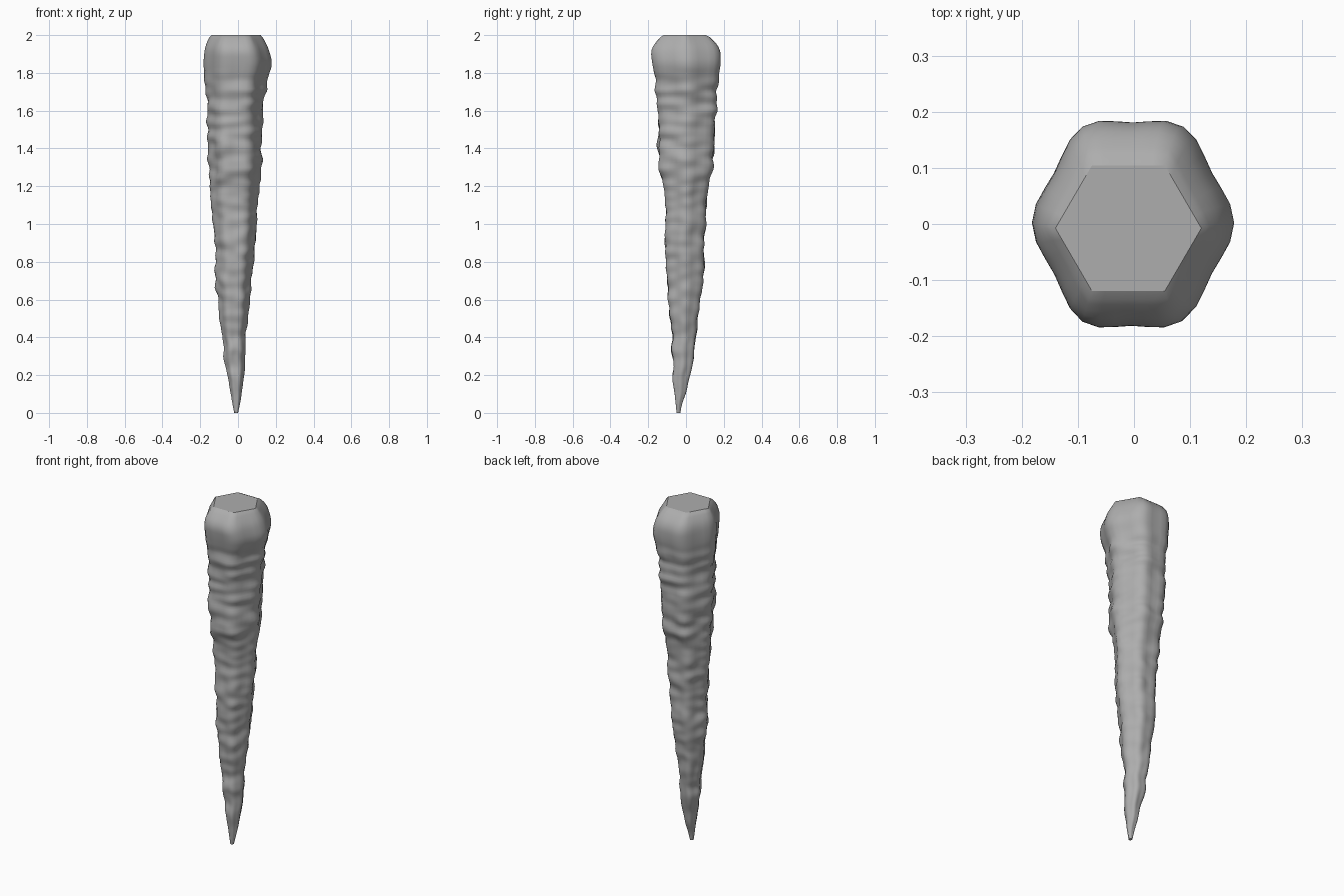
import bpy, bmesh, math
from mathutils import noise, Vector

if "Cube" in bpy.data.objects:
    bpy.data.objects.remove(bpy.data.objects["Cube"])

# Silhouette profiles: (z, low, high) read across x and across y
PX = [(0, -.02, 0), (.05, -.03, .012), (.2, -.055, .033), (.28, -.078, .038), (.35, -.075, .045),
      (.4, -.083, .035), (.5, -.1, .055), (.6, -.105, .063), (.7, -.125, .072), (.8, -.117, .083),
      (1, -.13, .1), (1.15, -.15, .11), (1.3, -.153, .123), (1.5, -.163, .13), (1.65, -.165, .135),
      (1.75, -.176, .152), (1.85, -.183, .183), (1.92, -.178, .165), (1.98, -.16, .138), (2, -.14, .12)]
PY = [(0, -.05, -.03), (.05, -.055, -.022), (.1, -.06, 0), (.2, -.075, .02), (.25, -.062, .035),
      (.35, -.08, .045), (.4, -.067, .055), (.5, -.085, .06), (.65, -.097, .088), (.8, -.105, .097),
      (.9, -.113, .095), (1, -.106, .103), (1.2, -.112, .112), (1.27, -.14, .138), (1.4, -.145, .145),
      (1.6, -.15, .16), (1.7, -.158, .166), (1.77, -.163, .172), (1.85, -.18, .185), (1.92, -.188, .184),
      (1.98, -.155, .15), (2, -.125, .11)]
SIDES, RINGS = 36, 150


def sample(profile, z):
    for (z0, a0, b0), (z1, a1, b1) in zip(profile, profile[1:]):
        if z <= z1:
            t = (z - z0) / (z1 - z0)
            return a0 + (a1 - a0) * t, b0 + (b1 - b0) * t
    return profile[-1][1:]


def soft_sample(profile, z):
    # Average neighbouring heights so the outline has no hard creases
    d = min(.025, z, 2 - z)
    s = [sample(profile, z + k * d) for k in (-1, -.5, 0, .5, 1)]
    return sum(p[0] for p in s) / 5, sum(p[1] for p in s) / 5


def section(a, z):
    # Unit section: rounded hexagon with corners on x, crisper at the cap
    m = (a % (math.pi / 3)) - math.pi / 6
    hexagon = math.cos(math.pi / 6) / math.cos(m)
    soft = .94 + .06 * math.cos(6 * a) * .8
    w = max(0, (z - 1.93) / .07)
    r = soft * (1 - w) + hexagon * w
    top = .892 * (1 - w) + .866 * w
    return r * math.cos(a) / (.988 * (1 - w) + w), r * math.sin(a) / max(top, .91)


def ring_point(a, z):
    x0, x1 = soft_sample(PX, z)
    y0, y1 = soft_sample(PY, z)
    u, v = section(a, z)
    # Horizontal ripples, fading out at the smooth cap and the tip
    fade = min(1, z / .3) * max(0, min(1, (1.82 - z) / .12))
    n = noise.noise(Vector((u * 1.2, v * 1.2, z * 19)))
    k = 1 + .1 * n * fade
    cx, cy = (x0 + x1) / 2, (y0 + y1) / 2
    return cx + (x1 - x0) / 2 * u * k, cy + (y1 - y0) / 2 * v * k, z


# Tapering rippled spike, lofted from tip to flat cap
bm = bmesh.new()
levels = [1.95 * i / RINGS for i in range(RINGS + 1)] + [1.965, 1.98, 1.99, 2.0]
rings = [[bm.verts.new(ring_point(2 * math.pi * i / SIDES, z)) for i in range(SIDES)] for z in levels]
for lo, hi in zip(rings, rings[1:]):
    for i in range(SIDES):
        j = (i + 1) % SIDES
        bm.faces.new((lo[i], lo[j], hi[j], hi[i])).smooth = True

# Flat ends with crisp rims
for ring in (rings[0][::-1], rings[-1]):
    cap = bm.faces.new(ring)
    for e in cap.edges:
        e.smooth = False

mesh = bpy.data.meshes.new("spike")
bm.to_mesh(mesh)
bm.free()
spike = bpy.data.objects.new("spike", mesh)
bpy.context.collection.objects.link(spike)

# Dark stone grey
stone = bpy.data.materials.new("stone")
stone.diffuse_color = (.42, .42, .42, 1)
stone.use_nodes = True
stone.node_tree.nodes["Principled BSDF"].inputs["Base Color"].default_value = stone.diffuse_color
mesh.materials.append(stone)
